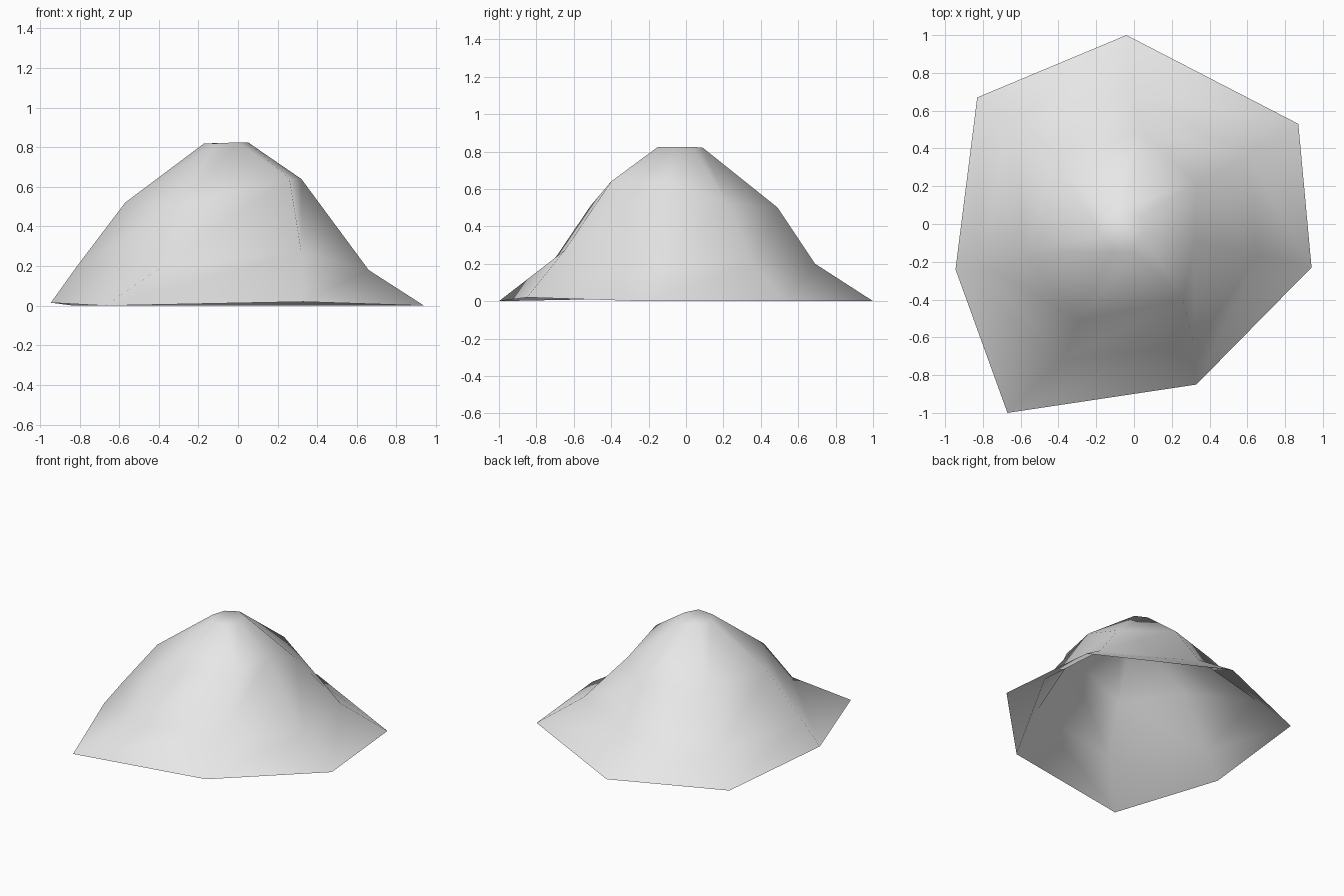
import bpy
import bmesh

# Contour rings of the hill, from the foot up to the summit rim
foot = [(-0.04, 1.0, 0), (-0.83, 0.67, 0), (-0.945, -0.24, 0.015), (-0.67, -1.0, 0),
        (0.33, -0.85, 0.02), (0.94, -0.23, 0), (0.87, 0.53, 0)]
lower_slope = [(0.0, 0.69, 0.2), (-0.65, 0.52, 0.2), (-0.82, -0.205, 0.19), (-0.38, -0.72, 0.2),
               (0.32, -0.65, 0.27), (0.66, -0.16, 0.18), (0.6, 0.36, 0.2)]
upper_slope = [(0.04, 0.49, 0.5), (-0.41, 0.33, 0.52), (-0.57, -0.145, 0.52), (-0.29, -0.51, 0.51),
               (0.26, -0.4, 0.64), (0.32, -0.1, 0.64), (0.33, 0.22, 0.52)]
summit_rim = [(-0.05, 0.09, 0.82), (-0.14, 0.04, 0.82), (-0.17, -0.06, 0.82), (-0.11, -0.15, 0.82),
              (0.0, -0.15, 0.825), (0.05, -0.06, 0.825), (0.03, 0.04, 0.825)]

# Open shell skinned between the rings, closed by a cap on the summit
bm = bmesh.new()
rings = [[bm.verts.new(p) for p in ring] for ring in (foot, lower_slope, upper_slope, summit_rim)]
n = len(foot)
for a, b in zip(rings, rings[1:]):
    for i in range(n):
        j = (i + 1) % n
        bm.faces.new((a[i], a[j], b[j], b[i]))
bm.faces.new(rings[-1])
for f in bm.faces:
    f.smooth = True
bm.normal_update()

mesh = bpy.data.meshes.new("hill")
bm.to_mesh(mesh)
bm.free()
hill = bpy.data.objects.new("hill", mesh)
bpy.context.collection.objects.link(hill)

# Plain pale stone
stone = bpy.data.materials.new("pale_stone")
stone.diffuse_color = (0.8, 0.8, 0.8, 1)
mesh.materials.append(stone)
